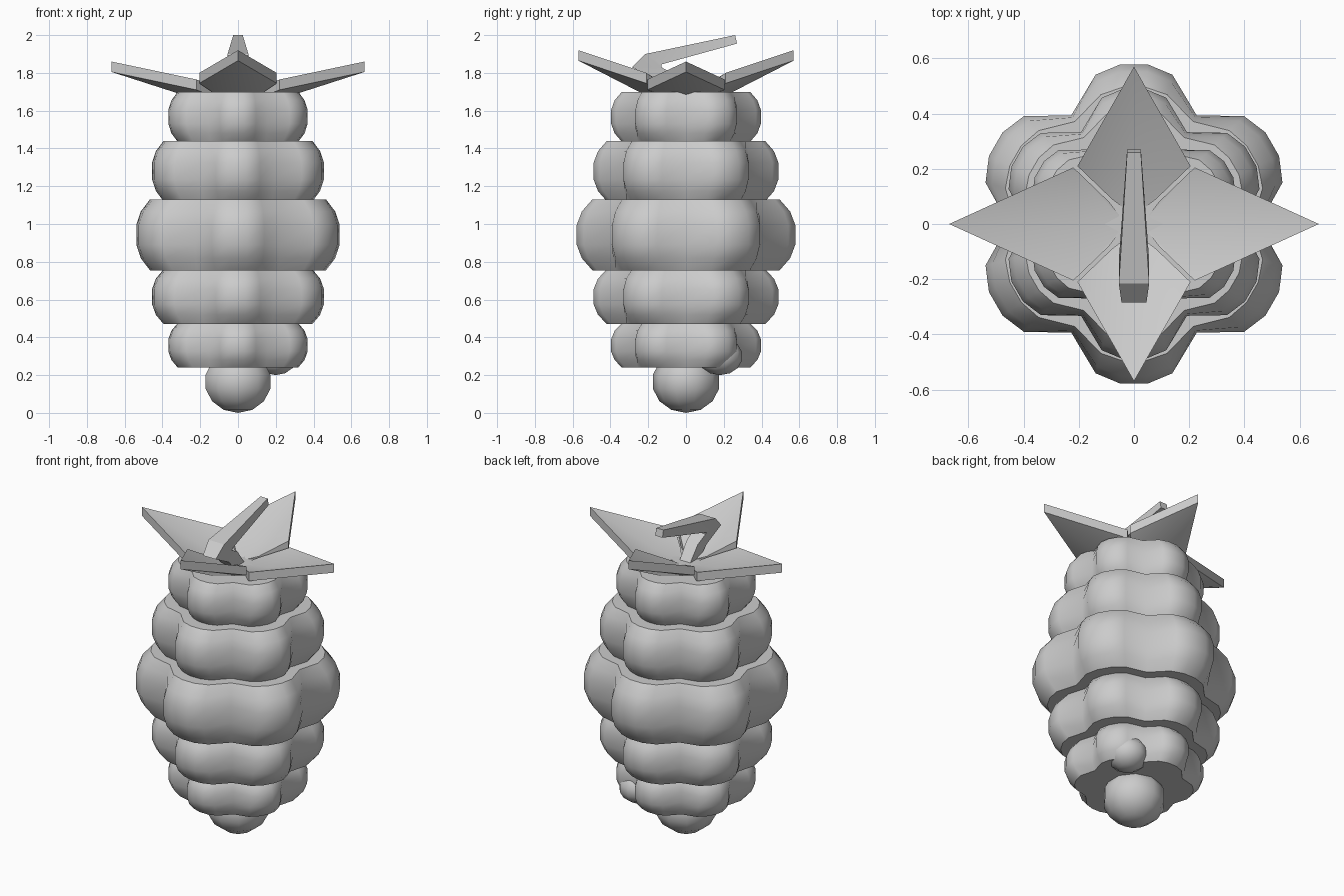
import bpy, bmesh, math

if "Cube" in bpy.data.objects:
    bpy.data.objects.remove(bpy.data.objects["Cube"])

mat = bpy.data.materials.new("plain grey")
mat.diffuse_color = (0.6, 0.6, 0.6, 1)
mat.use_nodes = True
mat.node_tree.nodes["Principled BSDF"].inputs["Base Color"].default_value = mat.diffuse_color


def finish(name, bm, smooth=None):
    bmesh.ops.recalc_face_normals(bm, faces=bm.faces)
    me = bpy.data.meshes.new(name)
    bm.to_mesh(me)
    bm.free()
    me.materials.append(mat)
    ob = bpy.data.objects.new(name, me)
    bpy.context.collection.objects.link(ob)
    if smooth:
        bpy.context.view_layer.objects.active = ob
        ob.select_set(True)
        bpy.ops.object.shade_smooth_by_angle(angle=math.radians(smooth))
        ob.select_set(False)
    return ob


# Lobed berry layers: six bulging lobes around a ring
# (radial, tangential, scale at top and bottom rim)
LOBE = [(0.395, -0.228, 0.94), (0.545, -0.14, 0.86), (0.583, -0.05, 0.85),
        (0.583, 0.05, 0.85), (0.545, 0.14, 0.86)]
# (height fraction, how far the rim shrink applies)
PROFILE = [(0, 1), (0.17, 0.36), (0.36, 0.05), (0.64, 0.05), (0.83, 0.36), (1, 1)]


def layer(name, z0, z1, size):
    bm = bmesh.new()
    rings = []
    for h, amount in PROFILE:
        ring = []
        for i in range(6):
            a = math.radians(30 + 60 * i)
            for r, t, rim in LOBE:
                s = size * (1 - (1 - rim) * amount)
                x = (r * math.cos(a) - t * math.sin(a)) * s
                y = (r * math.sin(a) + t * math.cos(a)) * s
                ring.append(bm.verts.new((x, y, z0 + (z1 - z0) * h)))
        rings.append(ring)
    n = len(rings[0])
    for lo, hi in zip(rings, rings[1:]):
        for i in range(n):
            j = (i + 1) % n
            bm.faces.new((lo[i], lo[j], hi[j], hi[i])).smooth = True
    for ring, z in ((rings[0], z0), (rings[-1], z1)):
        c = bm.verts.new((0, 0, z))
        for i in range(n):
            bm.faces.new((ring[i], ring[(i + 1) % n], c))
            bm.edges.get((ring[i], ring[(i + 1) % n])).smooth = False
    finish(name, bm)


layer("berry_layer_1", 0.24, 0.475, 0.685)
layer("berry_layer_2", 0.47, 0.76, 0.845)
layer("berry_layer_3", 0.755, 1.13, 1.0)
layer("berry_layer_4", 1.12, 1.44, 0.845)
layer("berry_layer_5", 1.435, 1.70, 0.685)


# Round bottom tip and the small bump beside it
def ball(name, loc, size, segs=10, rings=7):
    bm = bmesh.new()
    bmesh.ops.create_uvsphere(bm, u_segments=segs, v_segments=rings, radius=1)
    for v in bm.verts:
        v.co = [l + c * s for l, c, s in zip(loc, v.co, size)]
    finish(name, bm, 60)


ball("bottom_tip", (0, 0, 0.165), (0.185, 0.18, 0.165))
ball("bottom_bump", (0.2, 0.18, 0.3), (0.12, 0.12, 0.1))


# Leaves: thick kite shapes folded along the middle
def leaf(name, angle, reach, tip_z, wide_r, wide_z, keel_z):
    top = [(0.03, 0, 1.69), (0.09, 0.08, 1.715), (wide_r, 0.205, wide_z),
           (reach, 0, tip_z), (wide_r, -0.205, wide_z), (0.09, -0.08, 1.715),
           (wide_r, 0, keel_z)]
    bm = bmesh.new()
    ca, sa = math.cos(angle), math.sin(angle)
    up, down = ([bm.verts.new((x * ca - y * sa, x * sa + y * ca, z - d))
                 for x, y, z in top] for d in (0, 0.055))
    for vs in (up, down):
        for f in ((0, 1, 2, 6), (6, 2, 3), (6, 3, 4), (0, 6, 4, 5)):
            bm.faces.new([vs[i] for i in f])
    for i in range(6):
        j = (i + 1) % 6
        bm.faces.new((up[i], up[j], down[j], down[i]))
    finish(name, bm, 40)


for k, side in enumerate(("right", "back", "left", "front")):
    if k % 2 == 0:
        leaf("leaf_" + side, k * math.pi / 2, 0.67, 1.86, 0.22, 1.765, 1.715)
    else:
        leaf("leaf_" + side, k * math.pi / 2, 0.57, 1.92, 0.21, 1.80, 1.735)

# Hooked stem: rises forward, then folds back over the top
# (inner y, z, outer y, z, half width)
STEM = [(0.04, 1.66, -0.05, 1.66, 0.035), (-0.06, 1.79, -0.15, 1.76, 0.04),
        (-0.13, 1.83, -0.285, 1.83, 0.045), (-0.13, 1.845, -0.215, 1.90, 0.055),
        (0.27, 1.955, 0.26, 2.0, 0.025)]
bm = bmesh.new()
secs = [[bm.verts.new(p) for p in ((-w, yi, zi), (w, yi, zi), (w, yo, zo), (-w, yo, zo))]
        for yi, zi, yo, zo, w in STEM]
for a, b in zip(secs, secs[1:]):
    for i in range(4):
        j = (i + 1) % 4
        bm.faces.new((a[i], a[j], b[j], b[i]))
bm.faces.new(secs[0])
bm.faces.new(secs[-1])
finish("stem", bm, 30)
